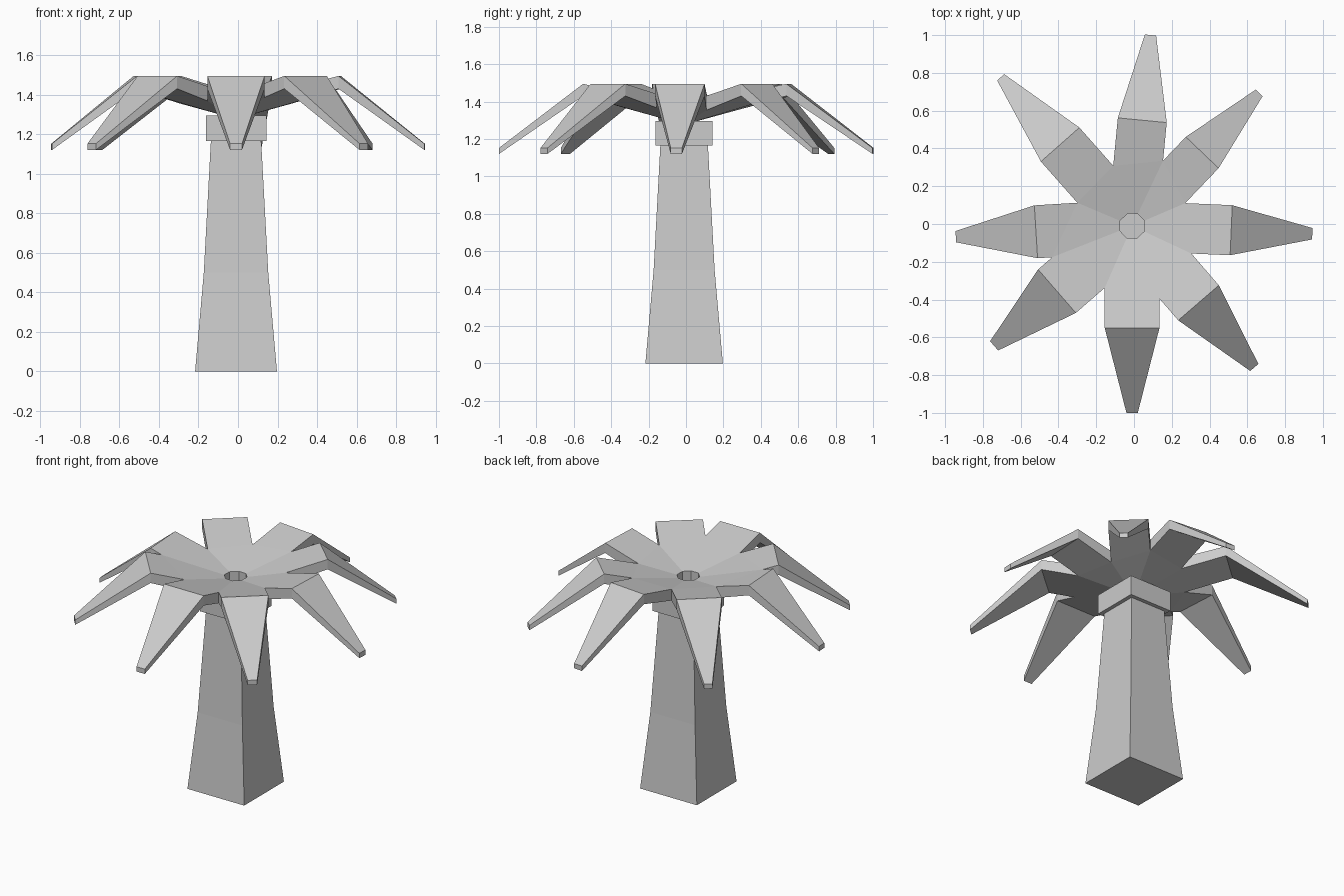
import bpy, bmesh, math
from mathutils import Vector
from mathutils.geometry import intersect_line_line_2d, intersect_line_line

if "Cube" in bpy.data.objects:
    bpy.data.objects.remove(bpy.data.objects["Cube"])

CX, CY = -0.01, -0.01
grey = bpy.data.materials.new("light grey")
grey.diffuse_color = (0.6, 0.6, 0.6, 1)
grey.use_nodes = True
grey.node_tree.nodes["Principled BSDF"].inputs["Base Color"].default_value = grey.diffuse_color


def finish(bm, name):
    bmesh.ops.recalc_face_normals(bm, faces=bm.faces)
    mesh = bpy.data.meshes.new(name)
    bm.to_mesh(mesh)
    bm.free()
    mesh.materials.append(grey)
    obj = bpy.data.objects.new(name, mesh)
    bpy.context.collection.objects.link(obj)
    return obj


def square_loft(name, sections):
    """Square column through (z, half width) sections."""
    bm = bmesh.new()
    rings = [[bm.verts.new((CX + sx * h, CY + sy * h, z))
              for sx, sy in ((-1, -1), (1, -1), (1, 1), (-1, 1))]
             for z, h in sections]
    for a, b in zip(rings, rings[1:]):
        for i in range(4):
            j = (i + 1) % 4
            bm.faces.new((a[i], a[j], b[j], b[i]))
    bm.faces.new(rings[0])
    bm.faces.new(rings[-1])
    return finish(bm, name)


# Tapered trunk and the collar on top of it
square_loft("trunk", [(0, 0.207), (0.5, 0.163), (1.17, 0.127)])
square_loft("collar", [(1.165, 0.153), (1.295, 0.153)])

# Fronds: angle, knee radius, tip radius, knee width, tip width
FRONDS = [(-2.5, 0.525, 0.955, 0.265, 0.06), (46.3, 0.537, 0.974, 0.24, 0.05),
          (84.5, 0.562, 1.015, 0.26, 0.06), (131.5, 0.575, 1.05, 0.272, 0.05),
          (183.5, 0.51, 0.935, 0.28, 0.06), (221, 0.527, 0.968, 0.305, 0.065),
          (270, 0.54, 0.99, 0.29, 0.06), (310.8, 0.538, 0.99, 0.284, 0.057)]
RIM, RIM_TOP, RIM_LOW = 0.07, 1.38, 1.295
KNEE_TOP, KNEE_LOW, TIP_TOP, TIP_LOW = 1.495, 1.43, 1.152, 1.12


def axes(f):
    a = math.radians(f[0])
    return Vector((math.cos(a), math.sin(a))), Vector((-math.sin(a), math.cos(a)))


def notch(f, g):
    """Plan point where the sides of neighbouring fronds meet."""
    (d1, n1), (d2, n2) = axes(f), axes(g)
    p, q = n1 * f[3] / 2, -n2 * g[3] / 2
    t = (q - p).cross(d2) / d1.cross(d2)
    return p + d1 * t


bm = bmesh.new()


def pair(p, top, low):
    """Upper and lower vertex at one plan point."""
    return [bm.verts.new((CX + p.x, CY + p.y, z)) for z in (top, low)]


# Shared points between neighbours: hole rim and notch
rims, notches = [], []
for i, f in enumerate(FRONDS):
    g = FRONDS[(i + 1) % 8]
    p = notch(f, g)
    rims.append(pair(p.normalized() * RIM, RIM_TOP, RIM_LOW))
    t = (p.dot(axes(f)[0]) - RIM) / (0.535 - RIM)
    notches.append(pair(p, RIM_TOP + t * (KNEE_TOP - RIM_TOP),
                        RIM_LOW + t * (KNEE_LOW - RIM_LOW)))

# Each frond: inner web, drooping blade, side walls, tip and hole wall
for i, f in enumerate(FRONDS):
    d, n = axes(f)
    knee_r, knee_l = [pair(d * f[1] + n * s * f[3] / 2, KNEE_TOP, KNEE_LOW) for s in (-1, 1)]
    tip_r, tip_l = [pair(d * f[2] + n * s * f[4] / 2, TIP_TOP, TIP_LOW) for s in (-1, 1)]
    rim_r, rim_l, not_r, not_l = rims[i - 1], rims[i], notches[i - 1], notches[i]
    for k in (0, 1):
        bm.faces.new([v[k] for v in (rim_r, not_r, not_l, rim_l)])
        bm.faces.new([v[k] for v in (not_r, knee_r, knee_l, not_l)])
        bm.faces.new([v[k] for v in (knee_r, tip_r, tip_l, knee_l)])
    for a, b in ((not_r, knee_r), (knee_r, tip_r), (tip_r, tip_l),
                 (tip_l, knee_l), (knee_l, not_l), (rim_l, rim_r)):
        bm.faces.new((a[0], b[0], b[1], a[1]))
finish(bm, "fronds")
